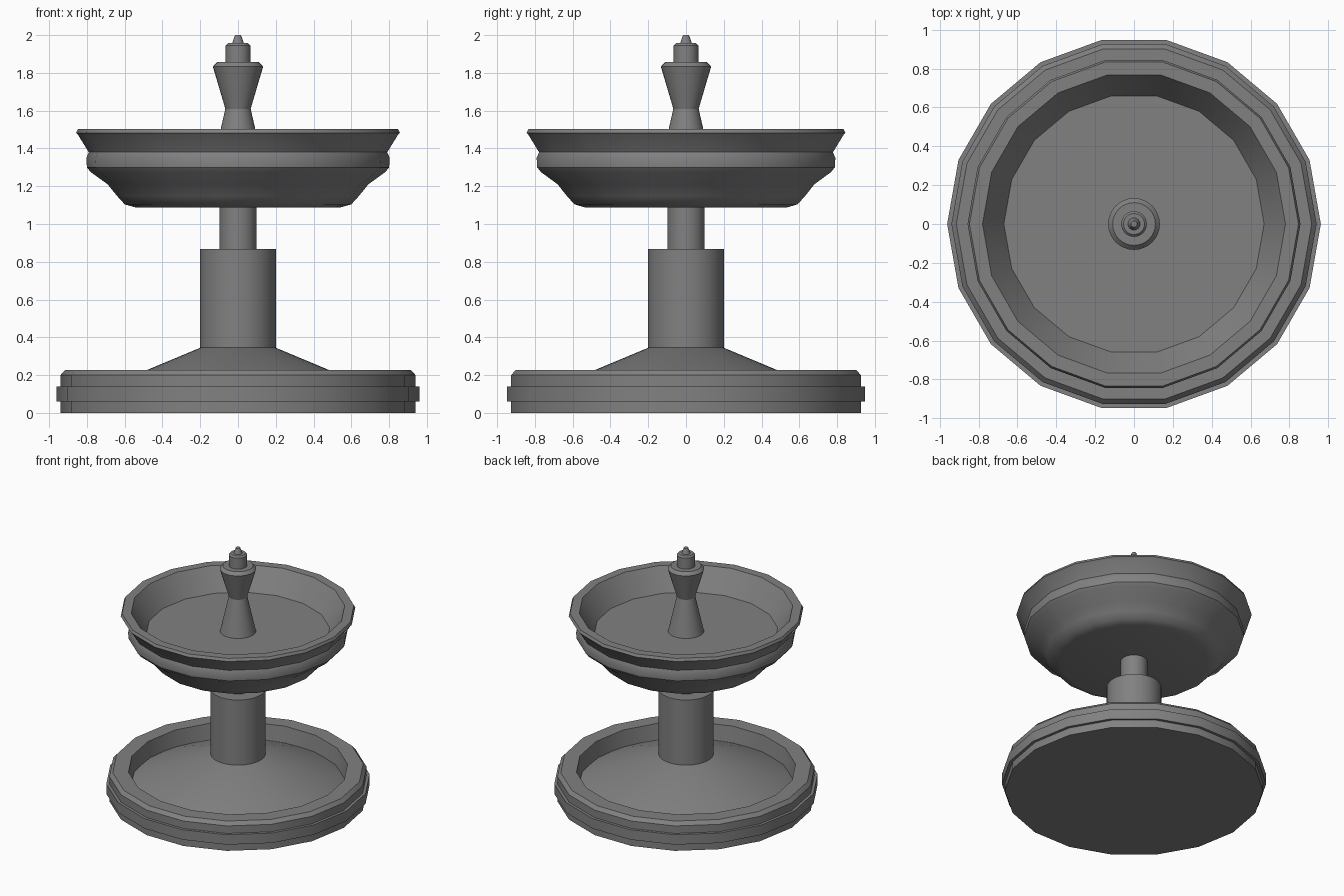
import bpy
import math

if "Cube" in bpy.data.objects:
    bpy.data.objects.remove(bpy.data.objects["Cube"])

# Dark grey stone
stone = bpy.data.materials.new("dark_stone")
stone.diffuse_color = (0.22, 0.22, 0.22, 1)
stone.use_nodes = True
stone.node_tree.nodes["Principled BSDF"].inputs["Base Color"].default_value = stone.diffuse_color


def lathe(name, profile, sides, angle=40):
    """Spin an (r, z) outline about z; r = 0 closes to a pole."""
    verts, faces, rings = [], [], []
    for r, z in profile:
        start = len(verts)
        if r == 0:
            verts.append((0, 0, z))
            rings.append([start] * sides)
        else:
            for i in range(sides):
                a = 2 * math.pi * i / sides
                verts.append((r * math.cos(a), r * math.sin(a), z))
            rings.append(list(range(start, start + sides)))
    for low, high in zip(rings, rings[1:]):
        for i in range(sides):
            j = (i + 1) % sides
            quad = [low[i], low[j], high[j], high[i]]
            faces.append(list(dict.fromkeys(quad)))
    mesh = bpy.data.meshes.new(name)
    mesh.from_pydata(verts, [], faces)
    mesh.materials.append(stone)
    mesh.update()
    ob = bpy.data.objects.new(name, mesh)
    bpy.context.collection.objects.link(ob)
    bpy.ops.object.select_all(action='DESELECT')
    ob.select_set(True)
    bpy.context.view_layer.objects.active = ob
    bpy.ops.object.shade_smooth_by_angle(angle=math.radians(angle))
    return ob


# Lower basin with a raised band and recessed floor
lathe("lower_basin", [
    (0, 0), (0.94, 0), (0.94, 0.06), (0.962, 0.06), (0.962, 0.14),
    (0.94, 0.14), (0.94, 0.2), (0.915, 0.228), (0.80, 0.228),
    (0.78, 0.085), (0, 0.085)], 18)

# Sloped foot running down to the basin floor
lathe("column_foot", [
    (0, 0.08), (0.79, 0.08), (0.79, 0.098), (0.2, 0.345), (0, 0.345)], 36)

# Stepped column
lathe("column", [(0, 0.3), (0.2, 0.3), (0.2, 0.868), (0, 0.868)], 36)
lathe("column_neck", [(0, 0.85), (0.098, 0.85), (0.098, 1.12), (0, 1.12)], 36)

# Upper bowl with belt, flared rim and flat floor
lathe("upper_bowl", [
    (0, 1.087), (0.54, 1.087), (0.60, 1.104), (0.64, 1.148),
    (0.69, 1.21), (0.78, 1.275), (0.80, 1.30), (0.803, 1.35),
    (0.79, 1.38), (0.847, 1.472), (0.857, 1.482), (0.847, 1.503),
    (0.78, 1.503), (0.67, 1.33), (0, 1.33)], 18, 33)

# Waisted spout with cap and nozzle
lathe("spout", [
    (0, 1.32), (0.132, 1.325), (0.067, 1.61), (0.133, 1.833),
    (0.11, 1.857), (0, 1.857)], 32, 25)
lathe("spout_cap", [
    (0, 1.85), (0.066, 1.85), (0.066, 1.945), (0.054, 1.957), (0, 1.957)], 32)
lathe("nozzle", [
    (0, 1.95), (0.032, 1.955), (0.016, 2.0), (0, 2.0)], 24)
